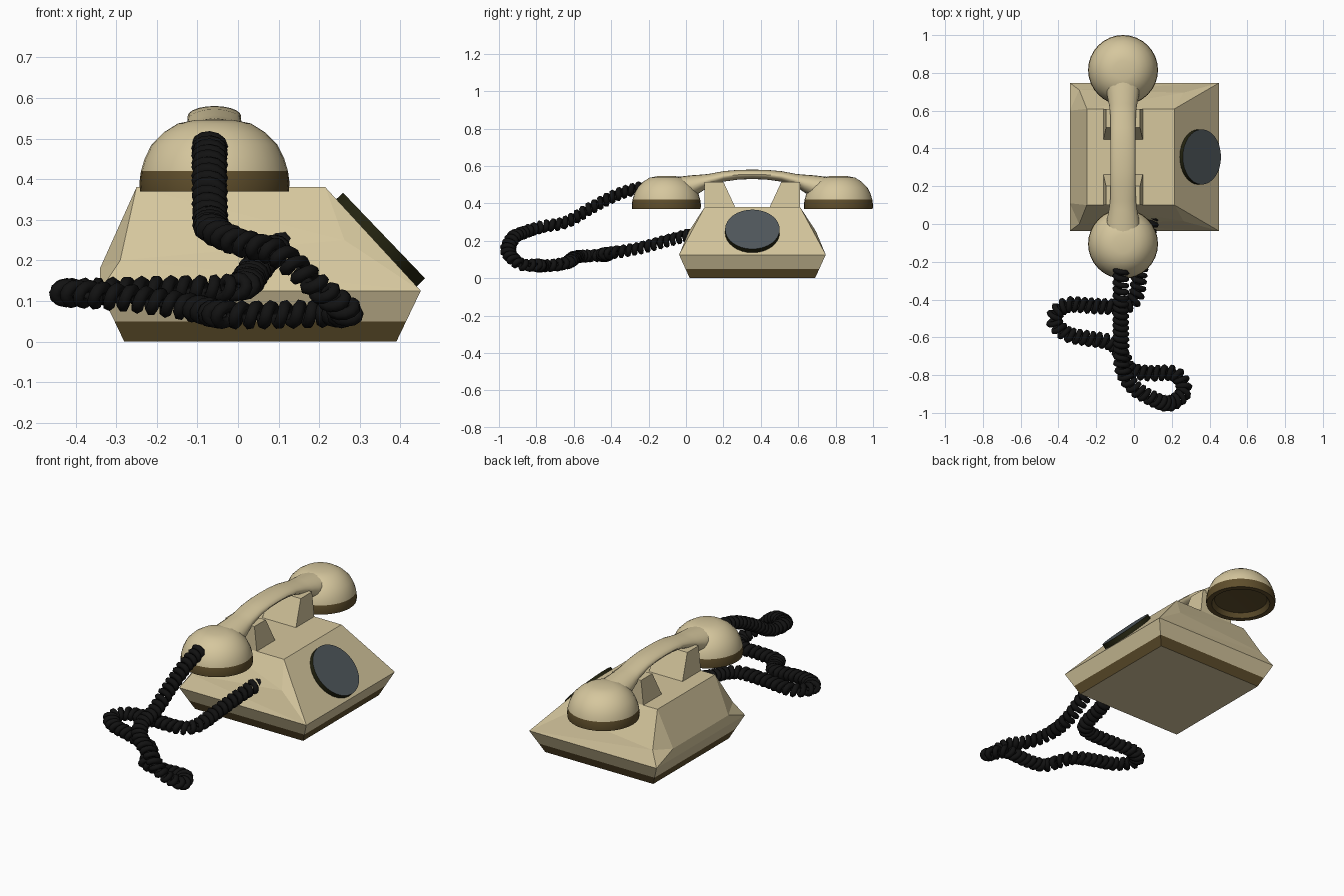
import bpy, bmesh, math
from mathutils import Vector, Matrix

if "Cube" in bpy.data.objects:
    bpy.data.objects.remove(bpy.data.objects["Cube"])

def material(name, rgb):
    m = bpy.data.materials.new(name)
    m.diffuse_color = (*rgb, 1)
    m.use_nodes = True
    m.node_tree.nodes["Principled BSDF"].inputs["Base Color"].default_value = m.diffuse_color
    return m

BEIGE = material("beige", (0.67, 0.57, 0.34))
BROWN = material("dark_brown", (0.115, 0.077, 0.025))
SLATE = material("dial_slate", (0.080, 0.097, 0.107))
OLIVE = material("dial_rim_olive", (0.017, 0.017, 0.005))
BLACK = material("cord_black", (0.006, 0.006, 0.006))
MID_Y = 0.355     # symmetry plane of the whole phone
HX = -0.058       # centre line of the handset

def finish(name, bm, mats, rule=None, smooth=None):
    bmesh.ops.remove_doubles(bm, verts=bm.verts, dist=1e-5)
    bmesh.ops.recalc_face_normals(bm, faces=bm.faces)
    bm.normal_update()
    if rule:
        for f in bm.faces:
            f.material_index = rule(f)
    me = bpy.data.meshes.new(name)
    bm.to_mesh(me)
    bm.free()
    for m in mats:
        me.materials.append(m)
    ob = bpy.data.objects.new(name, me)
    bpy.context.collection.objects.link(ob)
    if smooth:
        bpy.ops.object.select_all(action='DESELECT')
        ob.select_set(True)
        bpy.context.view_layer.objects.active = ob
        bpy.ops.object.shade_smooth_by_angle(angle=math.radians(smooth))
    return ob

def loft(bm, rings):
    loops = [[bm.verts.new(p) for p in r] for r in rings]
    n = len(loops[0])
    for a, b in zip(loops, loops[1:]):
        for i in range(n):
            j = (i + 1) % n
            bm.faces.new((a[i], a[j], b[j], b[i]))
    return loops

# body: flared base rings, then a sloped upper housing
bm = bmesh.new()
rings = []
for x0, x1, y0, z in [(-.28, .39, .02, 0), (-.304, .414, -.003, .05), (-.34, .45, -.037, .125)]:
    y1 = 2 * MID_Y - y0
    rings.append([(x0, y0, z), (x1, y0, z), (x1, y1, z), (x0, y1, z)])
loops = loft(bm, rings)
bm.faces.new(loops[0])
side = {"Af": (.45, -.037, .125), "Vf": (.262, .015, .25), "Tf": (.215, .1, .38),
        "Tb": (-.25, .1, .38), "Vb": (-.29, 0, .2), "Ab": (-.34, -.037, .125),
        "B": (-.34, .11, .18)}
near = {k: bm.verts.new(p) for k, p in side.items()}
far = {k: bm.verts.new((x, 2 * MID_Y - y, z)) for k, (x, y, z) in side.items()}
for s in (near, far):
    for keys in ("Af Vf Tf", "Vf Tf Tb", "Vf Tb Vb", "Af Vf Vb", "Af Vb Ab", "Tb Vb B", "Vb Ab B"):
        bm.faces.new([s[k] for k in keys.split()])
for a, b in (("Af", "Tf"), ("Tf", "Tb"), ("Tb", "B"), ("B", "Ab")):
    bm.faces.new((near[a], near[b], far[b], far[a]))
finish("phone_body", bm, [BEIGE, BROWN],
       lambda f: int(0.001 < f.calc_center_median().z < 0.05))

# cradle prongs, mirrored front to back
for name, sgn in (("cradle_prong_near", 1), ("cradle_prong_far", -1)):
    bm = bmesh.new()
    rings = []
    for y0, y1, z, w in ((.1, .265, .375, .105), (.1, .2, .515, .09)):
        ya, yb = (MID_Y + sgn * (y - MID_Y) for y in (y0, y1))
        rings.append([(HX - w, ya, z), (HX + w, ya, z), (HX + w, yb, z), (HX - w, yb, z)])
    for l in loft(bm, rings):
        bm.faces.new(l)
    finish(name, bm, [BEIGE])

# dial disc, tilted on the sloped face
bm = bmesh.new()
bmesh.ops.create_cone(bm, cap_ends=True, segments=32, radius1=.146, radius2=.146, depth=.032)
dial_n = Vector((.72, 0, .69)).normalized()
bm.transform(Matrix.Translation((.348, MID_Y, .25)) @ Matrix.Rotation(math.atan2(.72, .69), 4, 'Y'))
finish("dial", bm, [OLIVE, SLATE], lambda f: int(f.normal.dot(dial_n) > .9), 30)

# ear and mouth cups, lathed
PROFILE = [(0, .40), (.14, .395), (.155, .37), (.183, .37), (.185, .39), (.181, .42), (.172, .45),
           (.155, .485), (.125, .515), (.09, .537), (.05, .545), (0, .547)]
for name, cy in (("mouth_cup", -.105), ("ear_cup", .815)):
    bm = bmesh.new()
    vs = [bm.verts.new((HX + r, cy, z)) for r, z in PROFILE]
    es = [bm.edges.new(p) for p in zip(vs, vs[1:])]
    bmesh.ops.spin(bm, geom=vs + es, cent=(HX, cy, 0), axis=(0, 0, 1), angle=2 * math.pi, steps=32)
    finish(name, bm, [BEIGE, BROWN], lambda f: int(f.calc_center_median().z < .42), 35)

# handset grip: elliptical sections (y, z, half height, half width), mirrored
half = [(-.12, .48, .055, .09), (-.04, .482, .06, .092), (.03, .490, .06, .084), (.075, .505, .048, .075),
        (.12, .522, .035, .068), (.2, .544, .028, .066), (.28, .553, .026, .066)]
sections = half + [(MID_Y, .555, .025, .066)] + [(2 * MID_Y - y, z, h, w) for y, z, h, w in reversed(half)]
bm = bmesh.new()
rings = [[(HX + w * math.cos(k * math.pi / 10), y, z + h * math.sin(k * math.pi / 10)) for k in range(20)]
         for y, z, h, w in sections]
loops = loft(bm, rings)
bm.faces.new(loops[0])
bm.faces.new(loops[-1])
finish("handset_grip", bm, [BEIGE], None, 40)

# coiled cord: helix wound around a smooth path
PATH = [(-.07, -.24, .485), (-.07, -.36, .45), (-.07, -.5, .38), (-.068, -.64, .30), (-.06, -.77, .275),
        (0, -.865, .245), (.1, -.925, .215), (.19, -.95, .14), (.265, -.885, .075), (.22, -.795, .07),
        (.08, -.79, .066), (-.025, -.77, .066), (-.06, -.70, .07), (-.12, -.63, .085), (-.25, -.605, .105),
        (-.36, -.58, .115), (-.425, -.505, .12), (-.36, -.43, .122), (-.2, -.435, .127),
        (-.05, -.435, .13), (.012, -.38, .138), (.03, -.25, .16), (.06, -.1, .2), (.1, .05, .24)]
P = [Vector(p) for p in PATH]
P = [2 * P[0] - P[1]] + P + [2 * P[-1] - P[-2]]
fine = []
for i in range(1, len(P) - 2):
    a, b, c, d = P[i - 1:i + 3]
    for k in range(60):
        t = k / 60
        fine.append(.5 * (2 * b + (c - a) * t + (2 * a - 5 * b + 4 * c - d) * t * t
                          + (3 * b - a - 3 * c + d) * t ** 3))
PITCH, STEP = .036, .003
pts, run = [], 0.0
for p, q in zip(fine, fine[1:]):
    seg = (q - p).length
    tan = (q - p).normalized()
    across = tan.cross(Vector((0, 0, 1))).normalized()
    up = across.cross(tan)
    while len(pts) * STEP < run + seg:
        s = len(pts) * STEP
        ang = 2 * math.pi * s / PITCH
        pts.append(p + tan * (s - run) + across * .030 * math.cos(ang) + up * .021 * math.sin(ang))
    run += seg
cu = bpy.data.curves.new("cord_curve", 'CURVE')
cu.dimensions = '3D'
cu.bevel_depth = .0155
cu.bevel_resolution = 1
cu.use_fill_caps = True
sp = cu.splines.new('POLY')
sp.points.add(len(pts) - 1)
for sp_pt, p in zip(sp.points, pts):
    sp_pt.co = (*p, 1)
cu.materials.append(BLACK)
cord = bpy.data.objects.new("coiled_cord", cu)
bpy.context.collection.objects.link(cord)
